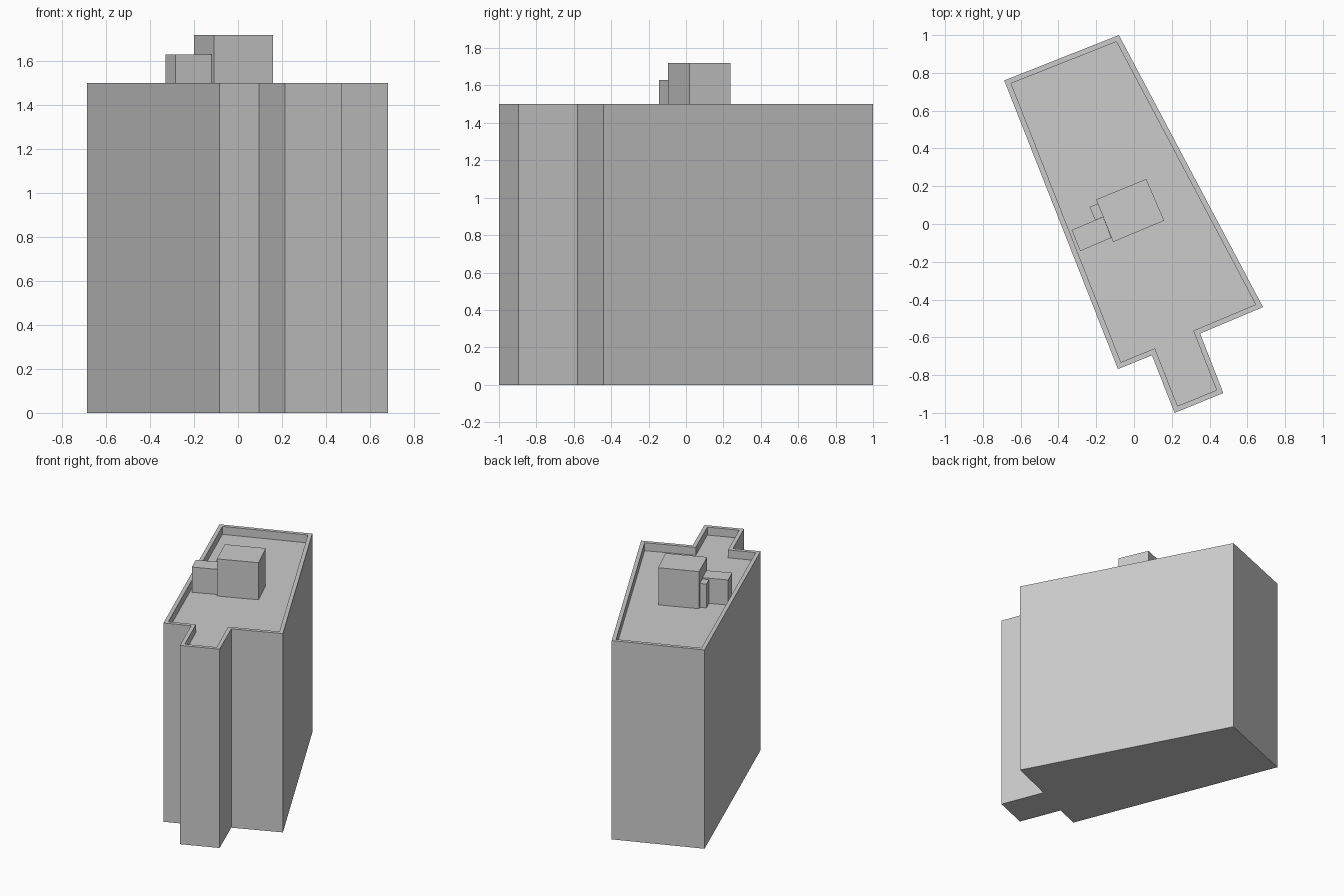
import bpy
import bmesh

cube = bpy.data.objects.get("Cube")
if cube:
    bpy.data.objects.remove(cube, do_unlink=True)

ROOF = 1.44
PARAPET_TOP = 1.50
PARAPET_WIDTH = 0.028

concrete = bpy.data.materials.new("concrete_grey")
concrete.use_nodes = True
grey = (0.6, 0.6, 0.6, 1)
concrete.diffuse_color = grey
concrete.node_tree.nodes["Principled BSDF"].inputs["Base Color"].default_value = grey


def prism(name, outline, bottom, top, parapet=False):
    """Extrude a counter-clockwise outline, optionally with a sunken roof."""
    bm = bmesh.new()
    low = [bm.verts.new((x, y, bottom)) for x, y in outline]
    high = [bm.verts.new((x, y, top)) for x, y in outline]
    bm.faces.new(low[::-1])
    lid = bm.faces.new(high)
    n = len(outline)
    for i in range(n):
        j = (i + 1) % n
        bm.faces.new((low[i], low[j], high[j], high[i]))
    bm.normal_update()
    if parapet:
        bmesh.ops.inset_region(bm, faces=[lid], thickness=PARAPET_WIDTH, use_even_offset=True)
        deck = bmesh.ops.extrude_discrete_faces(bm, faces=[lid])["faces"][0]
        for v in deck.verts:
            v.co.z = ROOF
    bmesh.ops.recalc_face_normals(bm, faces=bm.faces)
    mesh = bpy.data.meshes.new(name)
    bm.to_mesh(mesh)
    bm.free()
    mesh.materials.append(concrete)
    obj = bpy.data.objects.new(name, mesh)
    bpy.context.collection.objects.link(obj)
    return obj


# Main block with stair wing and roof parapet
prism("building_block", [
    (-0.08, 1.0), (-0.687, 0.76), (-0.085, -0.768), (0.095, -0.695),
    (0.215, -1.0), (0.473, -0.895), (0.35, -0.58), (0.683, -0.44),
], 0, PARAPET_TOP, parapet=True)

# Rooftop structures
prism("roof_plant_room", [
    (-0.2, 0.13), (-0.11, -0.095), (0.16, 0.018), (0.065, 0.238),
], ROOF, 1.72)
prism("roof_side_room", [
    (-0.33, -0.032), (-0.285, -0.144), (-0.12, -0.073), (-0.164, 0.038),
], ROOF, 1.63)
prism("roof_duct", [
    (-0.235, 0.09), (-0.206, 0.021), (-0.164, 0.038), (-0.19, 0.108),
], ROOF, 1.62)
